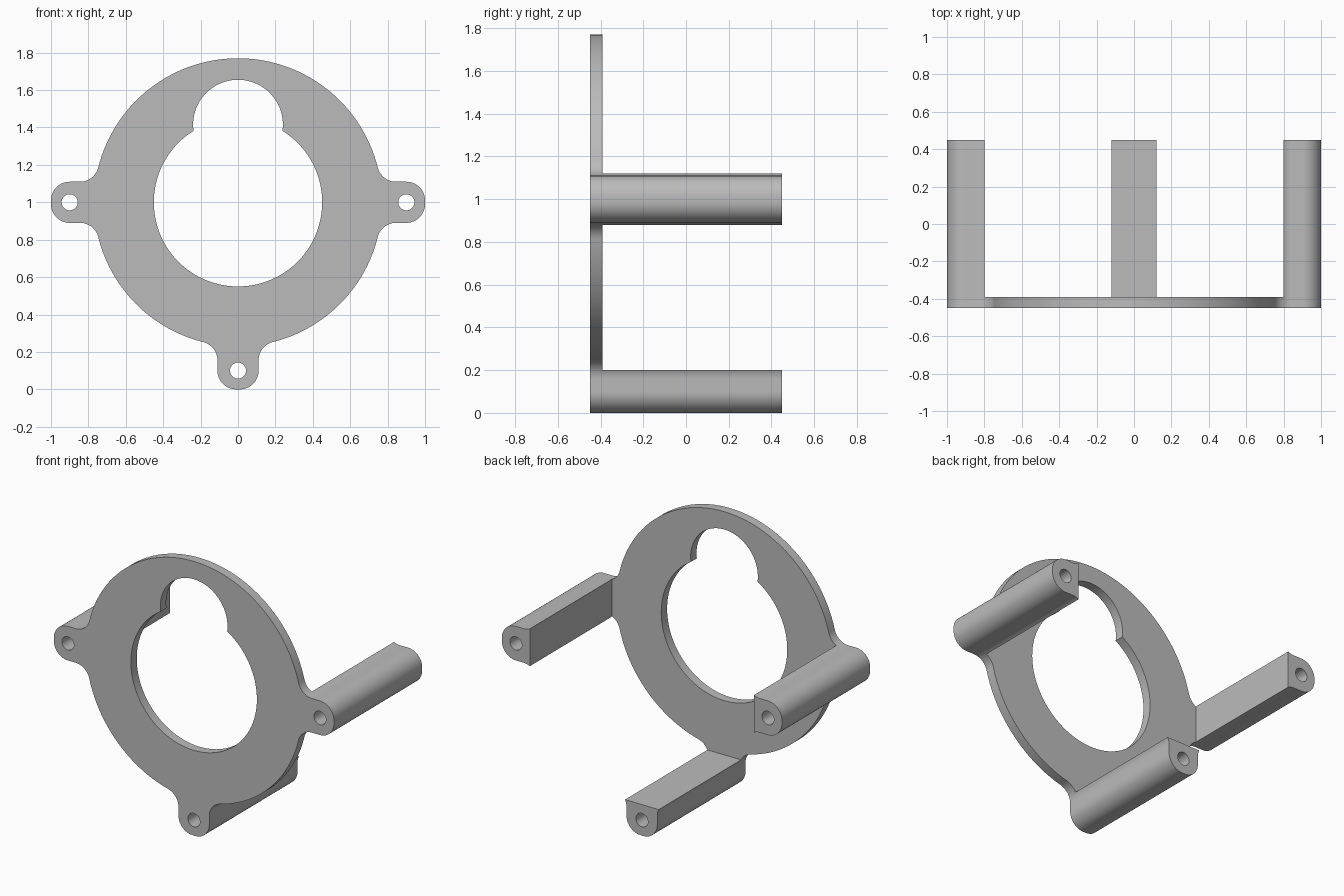
import bpy
import bmesh
from math import sin, cos, pi, atan2, acos, sqrt, radians

cube = bpy.data.objects.get("Cube")
if cube:
    bpy.data.objects.remove(cube, do_unlink=True)

# Main sizes
FRONT, PLATE_BACK, POST_BACK = -0.45, -0.39, 0.45
CENTRE_Z = 1.0
RING_R, BORE_R = 0.77, 0.45
SLOT_R, SLOT_UP = 0.24, 0.415
LUG_U, LUG_R, LUG_HALF, HOLE_R = 0.9, 0.1, 0.11, 0.043
FILLET_R, CUT_U = 0.1, 0.8
POSTS = {"bottom_post": -pi / 2, "left_post": 0.0, "right_post": pi}

# Fillet centre, tangent to both the ring and the lug side
fil_v = LUG_HALF + FILLET_R
fil_u = sqrt((RING_R + FILLET_R) ** 2 - fil_v ** 2)
phi = atan2(fil_v, fil_u)
cut_angle = acos((CUT_U - fil_u) / FILLET_R)

grey = bpy.data.materials.new("plain grey")
grey.use_nodes = True
colour = (0.5, 0.5, 0.5, 1.0)
grey.diffuse_color = colour
grey.node_tree.nodes["Principled BSDF"].inputs["Base Color"].default_value = colour


def arc(u, v, r, start, end, n):
    return [(u + r * cos(start + (end - start) * i / n),
             v + r * sin(start + (end - start) * i / n)) for i in range(n + 1)]


def turn(points, a):
    return [(u * cos(a) - v * sin(a), u * sin(a) + v * cos(a)) for u, v in points]


def mirrored(points):
    return [(u, -v) for u, v in reversed(points)]


def lug_outline():
    half = arc(fil_u, -fil_v, FILLET_R, cut_angle, pi / 2, 8)
    half += arc(LUG_U, LUG_R - LUG_HALF, LUG_R, -pi / 2, 0, 16)
    return half + mirrored(half)


def body_outline():
    root = arc(fil_u, -fil_v, FILLET_R, pi - phi, cut_angle, 10)
    angles = list(POSTS.values())
    points = []
    for a, b in zip(angles, angles[1:] + [angles[0] + 2 * pi]):
        points += turn(root + mirrored(root), a)
        n = round((b - a) / radians(3))
        points += arc(0, 0, RING_R, a + phi, b - phi, n)
    return points


def bore_outline():
    z = (BORE_R ** 2 - SLOT_R ** 2 + SLOT_UP ** 2) / (2 * SLOT_UP)
    x = sqrt(BORE_R ** 2 - z ** 2)
    t, s = atan2(z, x), atan2(z - SLOT_UP, x)
    return (arc(0, 0, BORE_R, pi - t, 2 * pi + t, 96)
            + arc(0, SLOT_UP, SLOT_R, s, pi - s, 48))


def fill(bm, outlines, y):
    """Fill an outline with holes as a flat sheet at depth y."""
    edges = []
    for points in outlines:
        verts = []
        for x, z in points:
            co = (x, y, CENTRE_Z + z)
            if not verts or (verts[-1].co - bm_vec(co)).length > 1e-5:
                verts.append(bm.verts.new(co))
        if (verts[0].co - verts[-1].co).length < 1e-5:
            bm.verts.remove(verts.pop())
        edges += [bm.edges.new((p, q)) for p, q in zip(verts, verts[1:] + verts[:1])]
    result = bmesh.ops.triangle_fill(bm, edges=edges, use_beauty=True)
    return [f for f in result["geom"] if isinstance(f, bmesh.types.BMFace)]


def bm_vec(co):
    from mathutils import Vector
    return Vector(co)


def thicken(bm, depth):
    """Extrude the sheet along y and return the far faces."""
    out = bmesh.ops.extrude_face_region(bm, geom=bm.faces[:], use_keep_orig=True)["geom"]
    moved = [g for g in out if isinstance(g, bmesh.types.BMVert)]
    bmesh.ops.translate(bm, verts=moved, vec=(0, depth, 0))
    return [g for g in out if isinstance(g, bmesh.types.BMFace)]


def finish(bm, name):
    bmesh.ops.recalc_face_normals(bm, faces=bm.faces[:])
    mesh = bpy.data.meshes.new(name)
    bm.to_mesh(mesh)
    bm.free()
    mesh.materials.append(grey)
    ob = bpy.data.objects.new(name, mesh)
    bpy.context.collection.objects.link(ob)
    bpy.ops.object.select_all(action="DESELECT")
    ob.select_set(True)
    bpy.context.view_layer.objects.active = ob
    bpy.ops.object.shade_smooth_by_angle(angle=radians(30))


screw_hole = arc(LUG_U, 0, HOLE_R, 0, 2 * pi, 32)

# Ring plate with keyhole bore and three lugs, open where the posts join on
bm = bmesh.new()
fill(bm, [body_outline(), bore_outline()], FRONT)
for a in POSTS.values():
    fill(bm, [turn(lug_outline(), a), turn(screw_hole, a)], FRONT)
bmesh.ops.remove_doubles(bm, verts=bm.verts[:], dist=1e-5)
back = thicken(bm, PLATE_BACK - FRONT)
joins = []
for f in back:
    c = f.calc_center_median()
    if max(max(abs(v.co.x), CENTRE_Z - v.co.z) for v in f.verts) > CUT_U + 0.001:
        joins.append(f)
bmesh.ops.delete(bm, geom=joins, context="FACES")
finish(bm, "ring_plate")

# Hollow-bored posts running back from the lugs
for name, a in POSTS.items():
    bm = bmesh.new()
    fill(bm, [turn(lug_outline(), a), turn(screw_hole, a)], POST_BACK)
    hidden = thicken(bm, PLATE_BACK - POST_BACK)
    bmesh.ops.recalc_face_normals(bm, faces=bm.faces[:])
    bmesh.ops.delete(bm, geom=hidden, context="FACES")
    finish(bm, name)
